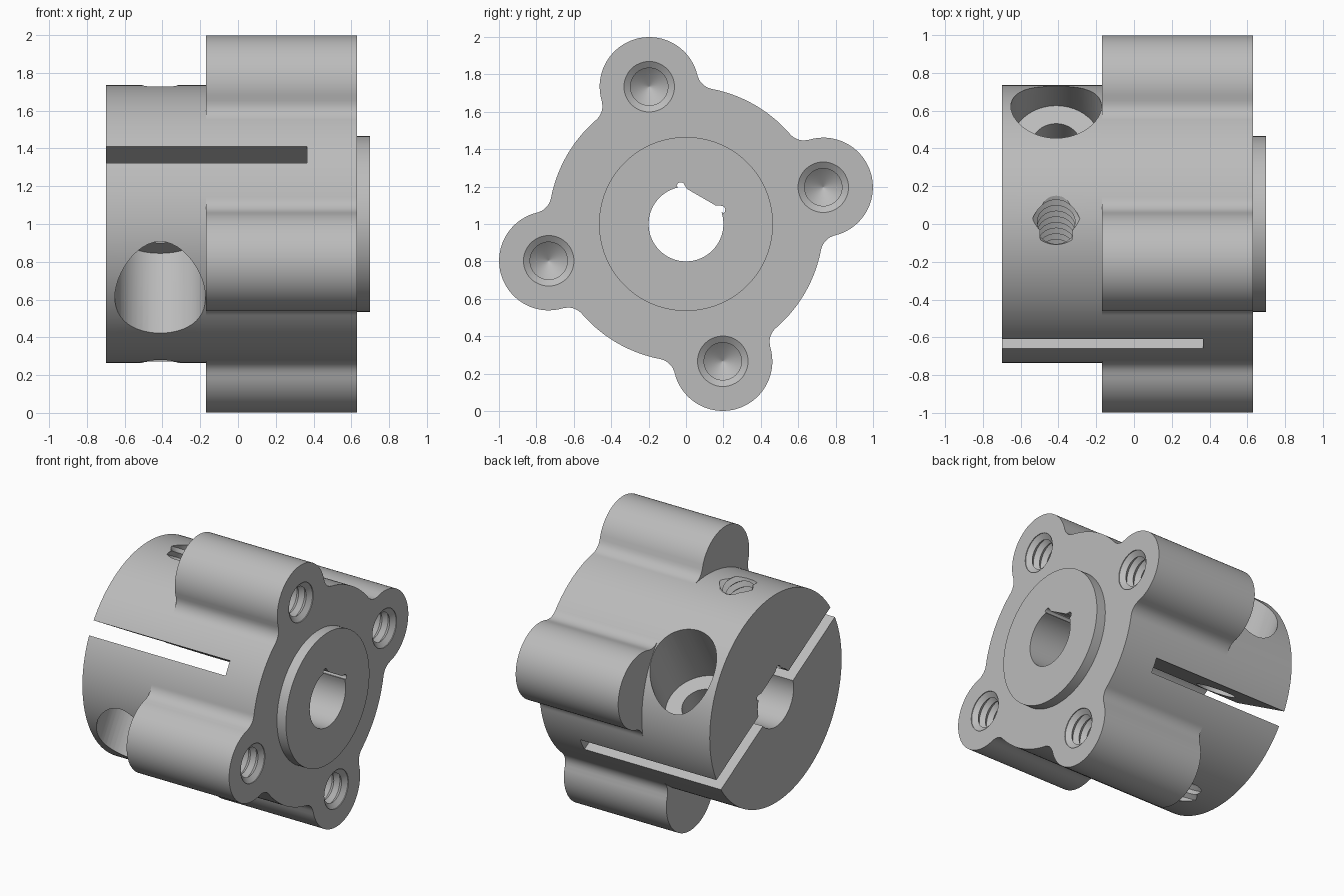
import bpy, bmesh
from math import sin, cos, radians, sqrt, pi, acos, atan2
from mathutils import Vector

if "Cube" in bpy.data.objects:
    bpy.data.objects.remove(bpy.data.objects["Cube"])

X, Y, Z = Vector((1, 0, 0)), Vector((0, 1, 0)), Vector((0, 0, 1))
CENTRE = Vector((0, 0, 1))
# Directions along and across the clamp slit
U = Y * cos(radians(-30)) + Z * sin(radians(-30))
N = Y * cos(radians(60)) + Z * sin(radians(60))

BODY_R, LOBE_DIST, LOBE_R, FILLET_R = 0.735, 0.76, 0.265, 0.1
LOBE_ANGLES = [radians(15 + 90 * k) for k in range(4)]

steel = bpy.data.materials.new("grey_steel")
steel.use_nodes = True
GREY = (0.5, 0.5, 0.5, 1)
steel.diffuse_color = GREY
steel.node_tree.nodes["Principled BSDF"].inputs["Base Color"].default_value = GREY


def loft(name, rings):
    """Closed solid through rings of equal point count, capped at both ends."""
    bm = bmesh.new()
    loops = [[bm.verts.new(p) for p in ring] for ring in rings]
    n = len(loops[0])
    for a, b in zip(loops, loops[1:]):
        for i in range(n):
            j = (i + 1) % n
            bm.faces.new((a[i], a[j], b[j], b[i]))
    bm.faces.new(loops[0])
    bm.faces.new(loops[-1])
    bmesh.ops.remove_doubles(bm, verts=bm.verts[:], dist=0.00005)
    bmesh.ops.recalc_face_normals(bm, faces=bm.faces[:])
    mesh = bpy.data.meshes.new(name)
    bm.to_mesh(mesh)
    bm.free()
    mesh.materials.append(steel)
    obj = bpy.data.objects.new(name, mesh)
    bpy.context.collection.objects.link(obj)
    return obj


def lathe(name, origin, axis, side, profile, n=48):
    """Solid of revolution from (radius, height) pairs."""
    other = axis.cross(side)
    return loft(name, [[origin + axis * h + (side * cos(2 * pi * i / n) + other * sin(2 * pi * i / n)) * r
                        for i in range(n)] for r, h in profile])


def thread(start, end, pitch=0.06):
    """Zigzag profile of a threaded hole."""
    count = round(abs(end - start) / pitch * 2)
    return [(0.125 if k % 2 else 0.1, start + (end - start) * k / count) for k in range(count + 1)]


# Hub outline: round body with four filleted lobes
FD = BODY_R + FILLET_R
FA = acos((FD ** 2 + LOBE_DIST ** 2 - (LOBE_R + FILLET_R) ** 2) / (2 * FD * LOBE_DIST))
K = LOBE_R / (LOBE_R + FILLET_R)
TANGENT = atan2(K * FD * sin(FA), LOBE_DIST + K * (FD * cos(FA) - LOBE_DIST))


def outline_radius(angle):
    a = min(abs((angle - l + pi) % (2 * pi) - pi) for l in LOBE_ANGLES)
    if a < TANGENT:
        return LOBE_DIST * cos(a) + sqrt(LOBE_R ** 2 - (LOBE_DIST * sin(a)) ** 2)
    if a < FA:
        b = FA - a
        return FD * cos(b) - sqrt(FILLET_R ** 2 - (FD * sin(b)) ** 2)
    return BODY_R


def ring(x, radius):
    steps = 480
    return [CENTRE + X * x + (Y * cos(t) + Z * sin(t)) * radius(t)
            for t in (2 * pi * i / steps for i in range(steps))]


def body_radius(t):
    return BODY_R


def boss_radius(t):
    return 0.465


# Clamp body, lobed hub and raised boss in one solid
hub = loft("clamping_hub", [ring(-0.7, body_radius), ring(-0.17, body_radius),
                            ring(-0.17, outline_radius), ring(0.63, outline_radius),
                            ring(0.63, boss_radius), ring(0.7, boss_radius)])

cutters = []

# Bore with a flat and relieved corners
half = [(0.2 * cos(radians(a)), 0.2 * sin(radians(a))) for a in range(-90, 49, 6)]
half += [(0.125 + 0.022 * cos(radians(a)), 0.16 + 0.022 * sin(radians(a))) for a in range(-20, 131, 25)]
half += [(0.09, 0.165)]
bore = half + [(-u, n) for u, n in reversed(half[1:])]
cutters.append(loft("bore_cutter", [[CENTRE + X * x + U * u + N * n for u, n in bore]
                                    for x in (-0.8, 0.8)]))

# Clamp slit across the body
slit = [(-1, -0.05), (1, -0.05), (1, 0.05), (-1, 0.05)]
cutters.append(loft("slit_cutter", [[CENTRE + X * x + U * u + N * n for u, n in slit]
                                    for x in (-0.8, 0.365)]))

# Two opposed clamp screw holes: counterbore, clearance, then thread
for s in (1, -1):
    profile = [(0.24, 0.95), (0.24, 0.24), (0.13, 0.24), (0.13, 0.0)] + thread(-0.02, -0.8)
    cutters.append(lathe("screw_cutter", CENTRE + X * -0.412 + U * 0.345 * s, N * s, X, profile))

# Threaded blind holes in the lobes
for angle in LOBE_ANGLES:
    origin = CENTRE + (Y * cos(angle) + Z * sin(angle)) * LOBE_DIST
    profile = [(0.135, 0.75), (0.135, 0.625)] + thread(0.6, 0.12) + [(0.002, 0.06)]
    cutters.append(lathe("lobe_hole_cutter", origin, X, Y, profile))

for cutter in cutters:
    cutter.hide_render = True
    mod = hub.modifiers.new("cut", "BOOLEAN")
    mod.operation = "DIFFERENCE"
    mod.solver = "EXACT"
    mod.object = cutter

# Bake the cuts and drop the cutters
bpy.context.view_layer.update()
graph = bpy.context.evaluated_depsgraph_get()
baked = bpy.data.meshes.new_from_object(hub.evaluated_get(graph))
hub.modifiers.clear()
hub.data = baked
for cutter in cutters:
    bpy.data.objects.remove(cutter)

bpy.ops.object.select_all(action="DESELECT")
hub.select_set(True)
bpy.context.view_layer.objects.active = hub
bpy.ops.object.shade_smooth_by_angle(angle=radians(30))
